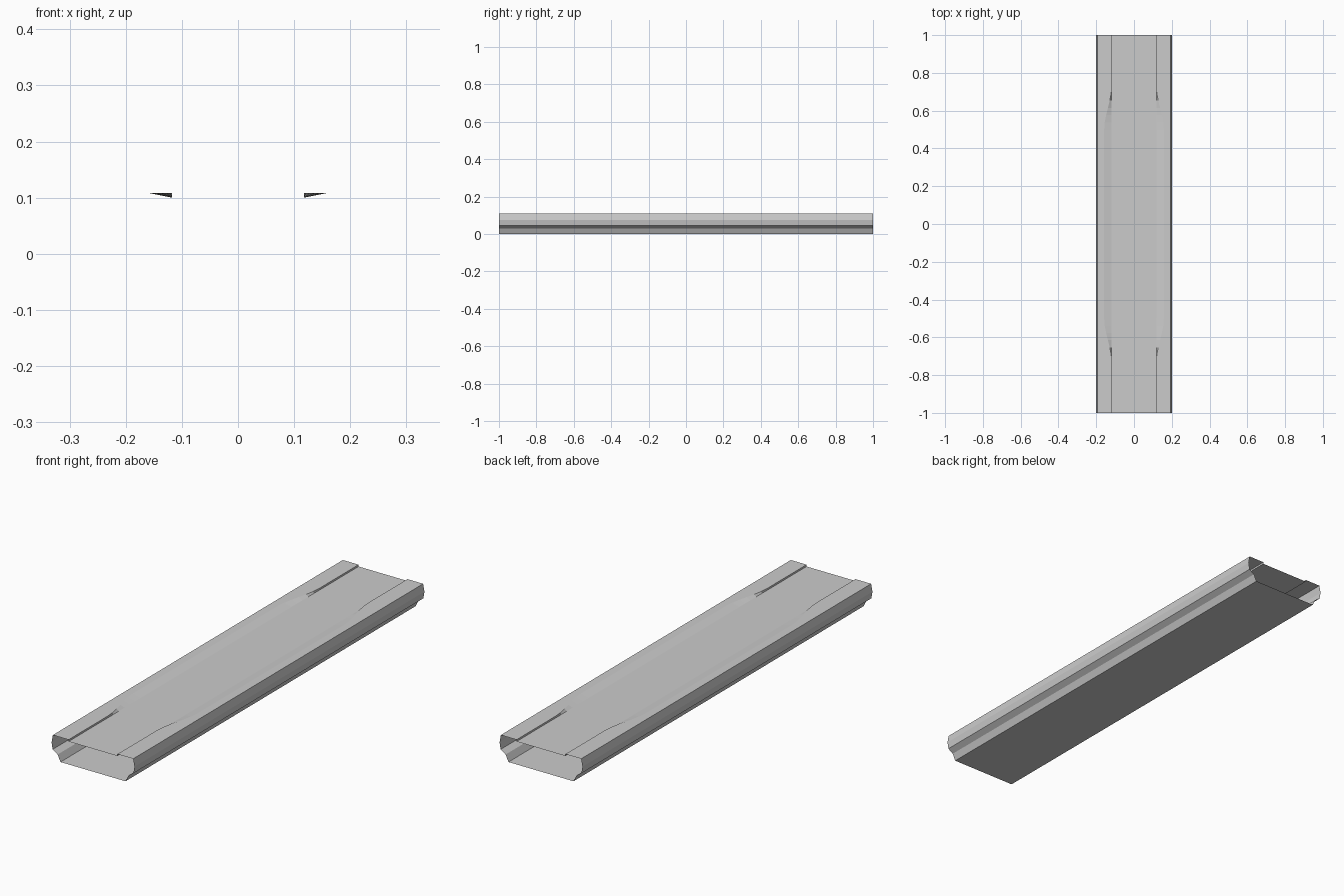
import bpy
import bmesh

if "Cube" in bpy.data.objects:
    bpy.data.objects.remove(bpy.data.objects["Cube"])

# Right half of the open-ended shell section, from bottom edge to flange top: (x, z)
SIDE = [(0.157, 0.0), (0.171, 0.029), (0.195, 0.045), (0.2, 0.075), (0.194, 0.108)]
PANEL_X, PANEL_Z, TOP_Z = 0.118, 0.1, 0.108
LIP_X = 0.158            # flange edge where the lip slopes in the middle
Y_WALL, Y_SLOPE = 0.73, 0.5


def lip_x(y):
    """Flange edge: above a vertical step at the ends, eased to a shallow slope in the middle."""
    t = min(max((Y_WALL - abs(y)) / (Y_WALL - Y_SLOPE), 0), 1)
    return PANEL_X + (LIP_X - PANEL_X) * t * t * (3 - 2 * t)


def section(y):
    half = SIDE + [(lip_x(y), TOP_Z), (PANEL_X, PANEL_Z)]
    return half + [(-x, z) for x, z in reversed(half)]


# Stations along the length, finer where the lip changes shape
steps = 6
blend = [Y_SLOPE + (Y_WALL - Y_SLOPE) * i / steps for i in range(steps + 1)]
stations = [-1.0] + [-y for y in reversed(blend)] + blend + [1.0]

# Hollow plank lofted through the stations, ends left open
bm = bmesh.new()
rings = [[bm.verts.new((x, y, z)) for x, z in section(y)] for y in stations]
for a, b in zip(rings, rings[1:]):
    n = len(a)
    for i in range(n):
        j = (i + 1) % n
        bm.faces.new((a[i], b[i], b[j], a[j]))
bm.normal_update()
bottom = min(bm.faces, key=lambda f: f.calc_center_median().z)
if bottom.normal.z > 0:
    bmesh.ops.reverse_faces(bm, faces=bm.faces[:])

mesh = bpy.data.meshes.new("hollow_plank")
bm.to_mesh(mesh)
bm.free()
plank = bpy.data.objects.new("hollow_plank", mesh)
bpy.context.collection.objects.link(plank)
